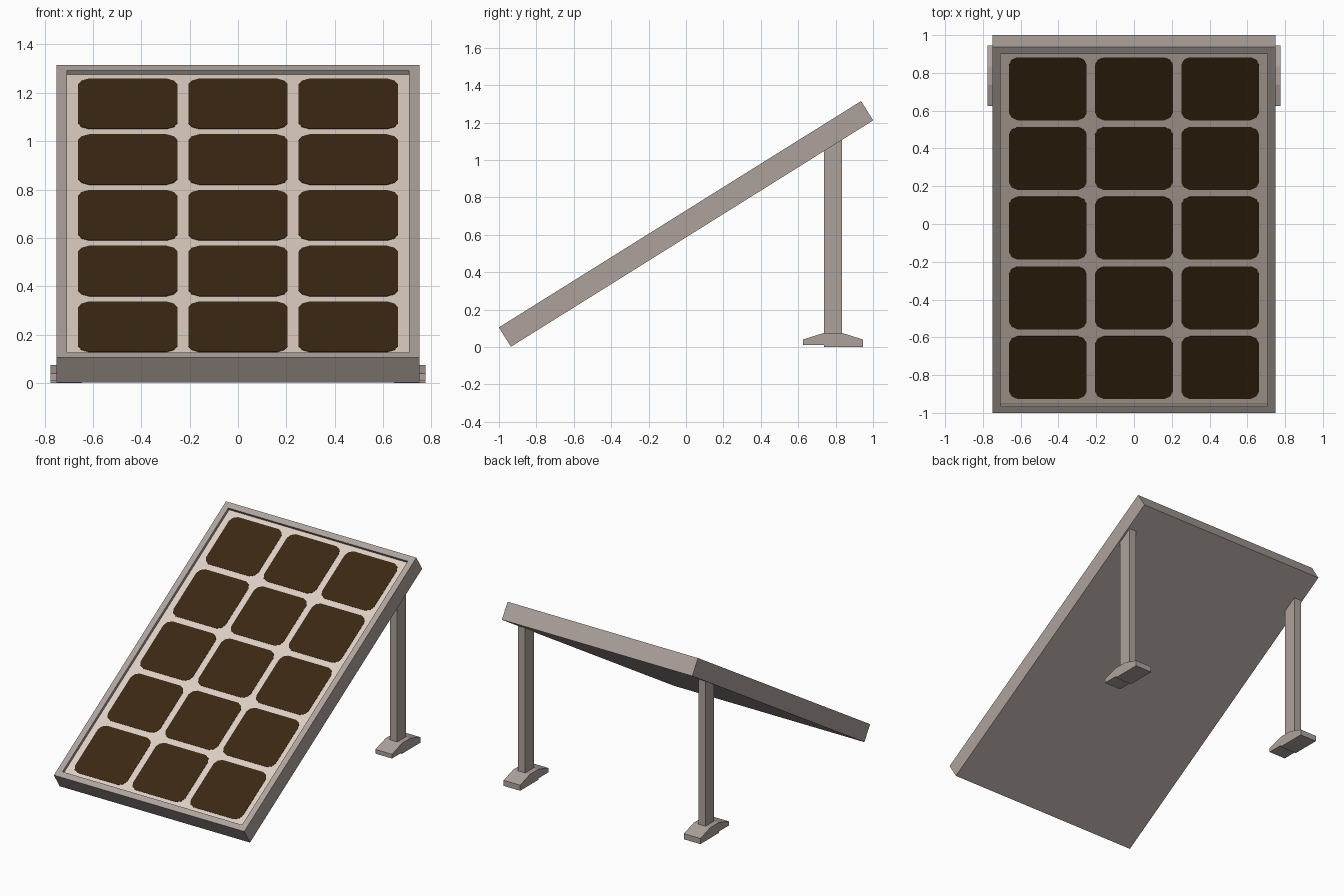
import bpy, bmesh, math
from mathutils import Matrix

if "Cube" in bpy.data.objects:
    bpy.data.objects.remove(bpy.data.objects["Cube"])

WIDTH, THICK, RIM, RECESS = 1.5, 0.122, 0.06, 0.02
LENGTH = 2.284
TILT = math.radians(32)
PANEL = Matrix.Translation((0, 0, 0.658)) @ Matrix.Rotation(TILT, 4, 'X')


def material(name, rgb):
    m = bpy.data.materials.new(name)
    m.diffuse_color = (*rgb, 1)
    m.use_nodes = True
    m.node_tree.nodes["Principled BSDF"].inputs["Base Color"].default_value = m.diffuse_color
    return m


metal = material("warm_grey_metal", (0.42, 0.365, 0.34))
sheet = material("pale_backing", (0.72, 0.61, 0.54))
brown = material("dark_brown_cell", (0.043, 0.02, 0.006))


def finish(bm, name, *mats):
    bmesh.ops.recalc_face_normals(bm, faces=bm.faces)
    me = bpy.data.meshes.new(name)
    bm.to_mesh(me)
    bm.free()
    for m in mats:
        me.materials.append(m)
    ob = bpy.data.objects.new(name, me)
    bpy.context.collection.objects.link(ob)
    return ob


def prism(bm, points, vec):
    """Extrude a closed outline of 3D points along vec."""
    a = [bm.verts.new(p) for p in points]
    b = [bm.verts.new([p[i] + vec[i] for i in range(3)]) for p in points]
    bm.faces.new(a)
    bm.faces.new(b[::-1])
    n = len(a)
    for i in range(n):
        bm.faces.new((a[i], b[i], b[(i + 1) % n], a[(i + 1) % n]))


# Tilted tray: box with raised rim and recessed pale backing
bm = bmesh.new()
bmesh.ops.create_cube(bm, size=1)
bmesh.ops.scale(bm, vec=(WIDTH, LENGTH, THICK), verts=bm.verts)
bm.normal_update()
top = max(bm.faces, key=lambda f: f.calc_center_median().z)
bmesh.ops.inset_individual(bm, faces=[top], thickness=RIM, depth=0)
bmesh.ops.inset_individual(bm, faces=[top], thickness=0, depth=-RECESS)
top.material_index = 1
finish(bm, "panel_frame", metal, sheet).matrix_world = PANEL

# Grid of 3 x 5 cells with clipped corners, thin plates on the backing
bm = bmesh.new()
hx, hy = 0.2055, 0.196
corner = [(0, 0.045), (0.014, 0.016), (0.045, 0)]
outline = []
for sx, sy in ((1, 1), (-1, 1), (-1, -1), (1, -1)):
    pts = [(sx * (hx - a), sy * (hy - b)) for a, b in corner]
    outline += pts if sx * sy > 0 else pts[::-1]
floor = THICK / 2 - RECESS
for col in range(-1, 2):
    for row in range(-2, 3):
        cx, cy = col * 0.456, row * 0.435
        prism(bm, [(cx + x, cy + y, floor) for x, y in outline], (0, 0, 0.002))
finish(bm, "solar_cells", brown).matrix_world = PANEL

# Two rear legs cut to the slope, each on a bevelled foot
leg_profile = [(0.737, 0.0), (0.835, 0.0), (0.835, 1.112), (0.737, 1.051)]
foot_profile = [(0.625, 0.01), (0.737, 0.01), (0.737, 0.0), (0.945, 0.0),
                (0.945, 0.04), (0.835, 0.075), (0.737, 0.075), (0.625, 0.04)]
for side, cx in (("left", -0.71), ("right", 0.71)):
    for part, profile, w in (("leg", leg_profile, 0.056), ("foot", foot_profile, 0.13)):
        bm = bmesh.new()
        prism(bm, [(cx - w / 2, y, z) for y, z in profile], (w, 0, 0))
        finish(bm, f"{side}_{part}", metal)
